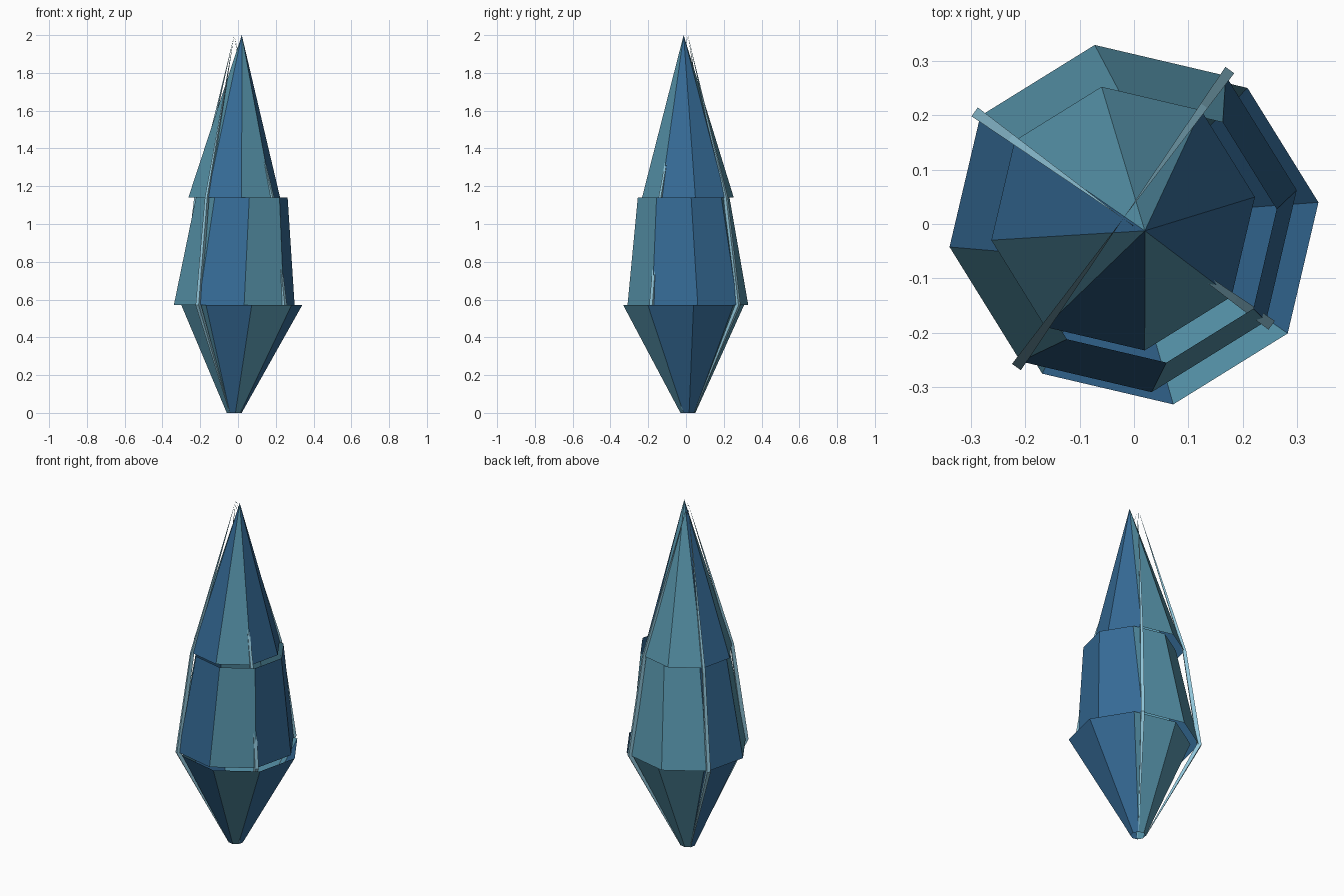
import bpy, bmesh
from math import sin, cos, radians
from mathutils import Vector

if "Cube" in bpy.data.objects:
    bpy.data.objects.remove(bpy.data.objects["Cube"])


def material(name, rgb):
    mat = bpy.data.materials.new(name)
    mat.use_nodes = True
    mat.diffuse_color = (*rgb, 1)
    mat.node_tree.nodes["Principled BSDF"].inputs["Base Color"].default_value = (*rgb, 1)
    return mat


BLUE = material("deep blue", (0.036, 0.147, 0.307))
TEAL = material("teal", (0.095, 0.296, 0.406))
PALE = material("pale blue", (0.29, 0.58, 0.72))

# Lower and upper ends of every shell sit on two slightly different axes
LOW_AXIS = Vector((-0.02, 0.01, 0))
HIGH_AXIS = Vector((0.02, -0.0125, 0))
SIDES = 8
START = 9.3
# Facet colours, counter-clockwise from the first corner: 1 is teal
PATTERN = (0, 1, 1, 0, 1, 0, 1, 0)
# Height and radius at each ring
PROFILE = ((0, 0.04), (0.57, 0.324), (1.14, 0.246), (2.0, 0))


def polar(axis, radius, degrees, z):
    a = radians(degrees)
    return axis + Vector((radius * cos(a), radius * sin(a), z))


def finish(name, bm, mats):
    mesh = bpy.data.meshes.new(name)
    bm.to_mesh(mesh)
    bm.free()
    for mat in mats:
        mesh.materials.append(mat)
    obj = bpy.data.objects.new(name, mesh)
    bpy.context.collection.objects.link(obj)


def shell(name, low, high):
    """Open eight-sided segment, leaning from the low axis to the high axis."""
    bm = bmesh.new()

    def ring(axis, z, r):
        if r == 0:
            return [bm.verts.new(polar(axis, 0, 0, z))] * SIDES
        return [bm.verts.new(polar(axis, r, START + 45 * i, z)) for i in range(SIDES)]

    a, b = ring(LOW_AXIS, *low), ring(HIGH_AXIS, *high)
    for i, tone in enumerate(PATTERN):
        j = (i + 1) % SIDES
        corners = list(dict.fromkeys((a[i], a[j], b[j], b[i])))
        bm.faces.new(corners).material_index = tone
    finish(name, bm, (BLUE, TEAL))


def rib(name, angle):
    """Slim tapering bar that follows the profile at one corner."""
    bm = bmesh.new()
    spread = 1.7
    section = ((0.965, -spread), (1.04, -spread), (1.04, spread), (0.965, spread))
    rings = []
    for z, r in PROFILE:
        if r == 0:
            rings.append([bm.verts.new(polar(LOW_AXIS, 0, 0, z))] * 4)
        else:
            rings.append([bm.verts.new(polar(LOW_AXIS, r * k, angle + d, z))
                          for k, d in section])
    bm.faces.new(rings[0][::-1])
    for a, b in zip(rings, rings[1:]):
        for i in range(4):
            j = (i + 1) % 4
            bm.faces.new(list(dict.fromkeys((a[i], a[j], b[j], b[i]))))
    bmesh.ops.recalc_face_normals(bm, faces=bm.faces)
    finish(name, bm, (PALE,))


# Crystal body
for part, low, high in zip(("crystal_base", "crystal_middle", "crystal_tip"),
                           PROFILE, PROFILE[1:]):
    shell(part, low, high)

# Edge ribs on every second corner
for n, side in enumerate(("back_left", "back_right", "front_right", "front_left")):
    rib("edge_rib_" + side, START + 45 + 90 * n)
